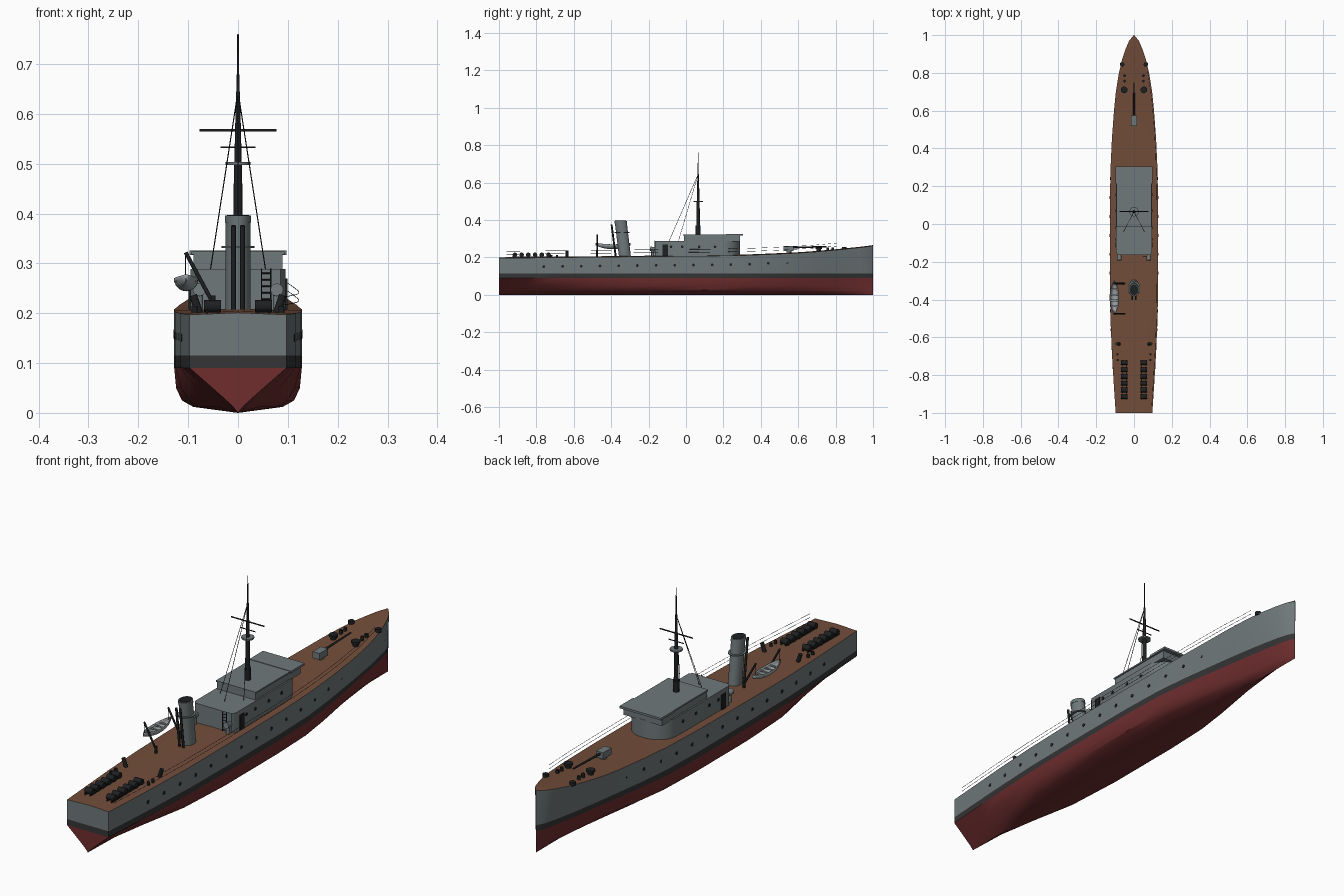
import bpy, bmesh, math
from mathutils import Vector

old = bpy.data.objects.get("Cube")
if old:
    bpy.data.objects.remove(old, do_unlink=True)


def material(name, r, g, b):
    m = bpy.data.materials.new(name)
    m.use_nodes = True
    m.diffuse_color = (r, g, b, 1)
    m.node_tree.nodes["Principled BSDF"].inputs["Base Color"].default_value = (r, g, b, 1)
    return m


GRAY = material("naval gray", .16, .19, .195)
DECK = material("deck brown", .17, .075, .042)
RED = material("antifouling red", .16, .027, .028)
BAND = material("waterline charcoal", .035, .035, .037)
BLACK = material("fitting black", .013, .014, .015)
PALE = material("boat pale gray", .33, .36, .37)


def finish(bm, name, mats, smooth=True):
    bmesh.ops.recalc_face_normals(bm, faces=bm.faces)
    me = bpy.data.meshes.new(name)
    bm.to_mesh(me)
    bm.free()
    for m in mats:
        me.materials.append(m)
    ob = bpy.data.objects.new(name, me)
    bpy.context.collection.objects.link(ob)
    if smooth:
        bpy.ops.object.select_all(action='DESELECT')
        ob.select_set(True)
        bpy.context.view_layer.objects.active = ob
        bpy.ops.object.shade_smooth_by_angle(angle=math.radians(35))
    return ob


def box(name, x, y, z, mat):
    """Box from (low, high) ranges on each axis."""
    bm = bmesh.new()
    bmesh.ops.create_cube(bm, size=1)
    for v in bm.verts:
        v.co = [(a + b) / 2 + c * (b - a) for c, (a, b) in zip(v.co, (x, y, z))]
    return finish(bm, name, [mat], False)


def rod(name, a, b, r, mat, r2=None, sides=12):
    a, b = Vector(a), Vector(b)
    bm = bmesh.new()
    bmesh.ops.create_cone(bm, cap_ends=True, segments=sides, radius1=r,
                          radius2=r if r2 is None else r2, depth=(b - a).length)
    ob = finish(bm, name, [mat])
    ob.location = (a + b) / 2
    ob.rotation_euler = (b - a).to_track_quat('Z', 'Y').to_euler()
    return ob


def prism(name, outline, z0, z1, mat):
    bm = bmesh.new()
    face = bm.faces.new([bm.verts.new((x, y, z0)) for x, y in outline])
    ext = bmesh.ops.extrude_face_region(bm, geom=[face])["geom"]
    for v in ext:
        if isinstance(v, bmesh.types.BMVert):
            v.co.z = z1
    return finish(bm, name, [mat])


# Hull stations: position, half beam, deck height
STATIONS = [(-1, .097, .197), (-.85, .107, .198), (-.7, .116, .2), (-.5, .125, .202),
            (-.25, .128, .205), (.1, .128, .208), (.3, .124, .211), (.45, .117, .217),
            (.6, .106, .224), (.7, .096, .231), (.8, .08, .24), (.87, .063, .247),
            (.93, .043, .253), (.97, .026, .258), (1, .001, .262)]


def at(y):
    for (y0, w0, z0), (y1, w1, z1) in zip(STATIONS, STATIONS[1:]):
        if y <= y1:
            t = (y - y0) / (y1 - y0)
            return w0 + t * (w1 - w0), z0 + t * (z1 - z0)


ROWS = [.0, .012, .025, .05, .09, .115]
MID = [0, .7, .88, .97, 1, 1, 1]
STERN = [0, .1, .24, .53, 1, 1, 1]
BOW = [0, .2, .28, .4, .55, .65, 1]


def ease(t):
    t = min(max(t, 0), 1)
    return t * t * (3 - 2 * t)


bm = bmesh.new()
rings = []
for y, w, deck in STATIONS:
    s, b = ease((-.35 - y) / .65), ease((y - .2) / .75)
    half = [w * (m + s * (st - m) + b * (bo - m)) for m, st, bo in zip(MID, STERN, BOW)]
    rows = list(zip(half, ROWS + [deck]))
    keel = bm.verts.new((0, y, 0))
    sides = {k: [keel] + [bm.verts.new((k * x, y, z)) for x, z in rows[1:]] for k in (-1, 1)}
    rings.append((sides, bm.verts.new((0, y, deck + .004))))


def face(verts, colour):
    bm.faces.new(list(dict.fromkeys(verts))).material_index = colour


colour_of = [0, 0, 0, 0, 1, 2]
for (a, ca), (b, cb) in zip(rings, rings[1:]):
    for k in (-1, 1):
        for i, c in enumerate(colour_of):
            face([a[k][i], b[k][i], b[k][i + 1], a[k][i + 1]], c)
        face([a[k][-1], b[k][-1], cb, ca], 3)
for ring, centre in (rings[0], rings[-1]):
    for i, c in enumerate(colour_of):
        face([ring[-1][i], ring[1][i], ring[1][i + 1], ring[-1][i + 1]], c)
    face([ring[-1][-1], ring[1][-1], centre], 2)
finish(bm, "hull", [RED, BAND, GRAY, DECK])

# Portholes along the topsides
for k in (-1, 1):
    for i in range(14):
        y = -.76 + i * .1
        w, deck = at(y)
        b, z = ease((y - .2) / .75), deck - .048
        f = 1 - b * .35 * (deck - z) / (deck - .115)
        rod("hull_porthole", (k * (w * f - .006), y, z), (k * (w * f + .0015), y, z), .0075, BLACK)

# Deckhouse with rounded front, bridge and visor
front = [(.095 * math.cos(t), .2 + .09 * math.sin(t))
         for t in [math.pi * i / 20 for i in range(21)]]
prism("deckhouse", front + [(-.095, -.15), (-.085, -.165), (.085, -.165), (.095, -.15)],
      .2, .289, GRAY)
box("bridge", (-.089, .089), (-.012, .288), (.285, .32), GRAY)
box("bridge_visor", (-.097, .097), (.215, .305), (.317, .326), GRAY)
box("bridge_roof", (-.093, .093), (-.015, .29), (.318, .324), GRAY)
for k in (-1, 1):
    for y in (-.08, -.02, .07, .155):
        rod("deckhouse_porthole", (k * .09, y, .257), (k * .097, y, .257), .007, BLACK)
    box("side_door", sorted((k * .09, k * .099)), (-.125, -.097), (.205, .27), BLACK)
    rod("vent_stem", (k * .078, -.178, .2), (k * .078, -.178, .24), .008, GRAY)
    rod("vent_cowl", (k * .078, -.165, .243), (k * .078, -.192, .247), .01, GRAY, .013)

# Ladder on the rear of the deckhouse
for x in (.047, .066):
    rod("ladder_rail", (x, -.17, .205), (x, -.17, .29), .0015, BLACK, sides=6)
for i in range(6):
    z = .215 + i * .013
    rod("ladder_rung", (.047, -.17, z), (.066, -.17, z), .0012, BLACK, sides=6)


# Raked oval funnel with collars and steam pipes
def funnel_part(name, z0, z1, grow, mat):
    bm = bmesh.new()
    bmesh.ops.create_cone(bm, cap_ends=True, segments=28, radius1=1, radius2=1, depth=1)
    for v in bm.verts:
        z = z0 + (v.co.z + .5) * (z1 - z0)
        v.co = (v.co.x * (.025 + grow), v.co.y * (.032 + grow) - .326 - (z - .2) * .12, z)
    finish(bm, name, [mat])


funnel_part("funnel", .2, .393, 0, GRAY)
funnel_part("funnel_rim", .382, .396, .0015, GRAY)
funnel_part("funnel_mouth", .39, .3975, -.003, BLACK)
funnel_part("funnel_collar", .331, .335, .008, GRAY)
for x in (-.009, .009):
    rod("steam_pipe", (x, -.375, .2), (x, -.398, .376), .005, BLACK)

# Mast with yards, lookout platform and stays
M = .065
rod("lower_mast", (0, M, .31), (0, M, .5), .0105, BLACK, .008)
rod("mast_foot", (0, M, .32), (0, M, .37), .013, BLACK)
rod("middle_mast", (0, M, .5), (0, M, .645), .0075, BLACK, .004)
rod("top_mast", (0, M, .64), (0, M, .76), .003, BLACK, .0015)
rod("lookout_platform", (0, M, .497), (0, M, .503), .025, GRAY, sides=20)
rod("main_yard", (-.077, M, .567), (.077, M, .567), .0026, BLACK)
rod("lower_yard", (-.035, M, .533), (.035, M, .533), .002, BLACK)
for x, y, z in ((-.055, -.04, .289), (.055, -.04, .289), (0, -.09, .289)):
    rod("mast_stay", (x, y, z), (0, M, .645), .0011, BLACK, sides=6)

# Lifeboat: a tapered open shell, with its davits
bm = bmesh.new()
sections = []
for i in range(13):
    u = -1 + i / 6
    w = .024 * (1 - abs(u) ** 2.4) + .001
    sheer = .008 * u * u
    sections.append([bm.verts.new((-.104 + w * math.cos(t), -.39 + .093 * u,
                                   .27 + sheer + (.026 - .012 * u * u) * math.sin(t)))
                     for t in [-math.pi * j / 10 for j in range(11)]])
for a, b in zip(sections, sections[1:]):
    for j in range(10):
        bm.faces.new((a[j], b[j], b[j + 1], a[j + 1]))
boat = finish(bm, "lifeboat", [PALE])
shell = boat.modifiers.new("thickness", 'SOLIDIFY')
shell.thickness = .003
for i in range(4):
    y = -.435 + i * .03
    box("boat_thwart", (-.124, -.084), (y - .004, y + .004), (.263, .266), PALE)
for y in (-.315, -.475):
    rod("davit_arm", (-.05, y, .22), (-.105, y, .322), .004, BLACK)
    rod("davit_post", (-.05, y, .2), (-.05, y, .236), .005, BLACK)
    rod("boat_fall", (-.105, y, .322), (-.105, y, .272), .001, BLACK, sides=6)

for k in (-1, 1):
    # Stern racks of depth charges, throwers and mooring posts
    for i in range(6):
        y = -.735 - i * .036
        rod("depth_charge", (k * .034, y, .214), (k * .068, y, .214), .0125, BLACK)
    for x in (.04, .062):
        box("charge_rail", sorted((k * (x - .002), k * (x + .002))), (-.93, -.72), (.198, .206), BLACK)
    rod("charge_thrower", (k * .078, -.635, .2), (k * .09, -.635, .236), .008, BLACK)
    for y in (-.69, -.72):
        rod("stern_bollard", (k * .087, y, .198), (k * .087, y, .214), .006, BLACK)
    # Foredeck winches, bollards and fairleads
    rod("winch_base", (k * .052, .71, .23), (k * .052, .71, .245), .012, BLACK)
    rod("winch_head", (k * .052, .71, .245), (k * .052, .71, .254), .018, BLACK)
    for y in (.757, .785):
        rod("bow_bollard", (k * .05, y, .236), (k * .05, y, .254), .007, BLACK)
    rod("bow_fairlead", (k * .063, .845, .242), (k * .063, .845, .257), .012, BLACK)

# Deck gun
rod("gun_pedestal", (0, .55, .22), (0, .55, .24), .013, GRAY)
box("gun_mount", (-.016, .016), (.52, .575), (.235, .262), GRAY)
rod("gun_barrel", (0, .57, .253), (0, .75, .258), .005, BLACK, .0035)

# Guard wires along the left side
for lift in (.02, .036):
    path = [(at(y)[0] - .006, y, at(y)[1] + lift) for y in [-.96 + i * .1475 for i in range(13)]]
    for a, b in zip(path, path[1:]):
        rod("guard_wire", a, b, .0007, BLACK, sides=5)
